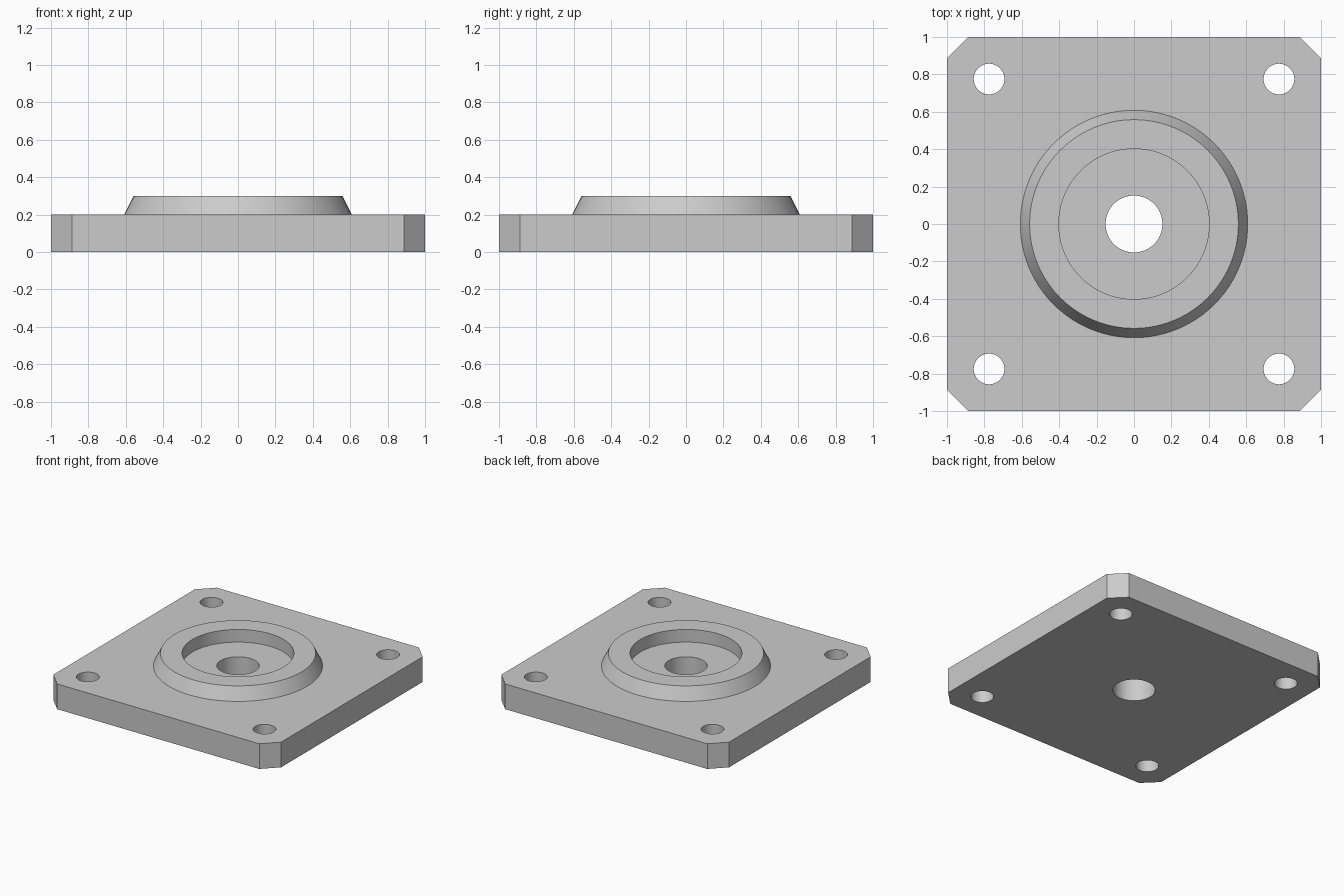
import bpy, bmesh, math

cube = bpy.data.objects.get("Cube")
if cube:
    bpy.data.objects.remove(cube, do_unlink=True)

SEGMENTS = 96
HALF, CHAMFER, THICK = 1.0, 0.113, 0.2
HOLE_POS, HOLE_R, BORE_R = 0.775, 0.082, 0.152

grey = bpy.data.materials.new("plain grey")
grey.use_nodes = True
colour = (0.6, 0.6, 0.6, 1)
grey.diffuse_color = colour
grey.node_tree.nodes["Principled BSDF"].inputs["Base Color"].default_value = colour


def make_object(name, bm):
    bmesh.ops.recalc_face_normals(bm, faces=bm.faces)
    mesh = bpy.data.meshes.new(name)
    bm.to_mesh(mesh)
    bm.free()
    mesh.materials.append(grey)
    obj = bpy.data.objects.new(name, mesh)
    bpy.context.collection.objects.link(obj)
    return obj


def activate(obj):
    bpy.ops.object.select_all(action='DESELECT')
    obj.select_set(True)
    bpy.context.view_layer.objects.active = obj


def smooth(obj):
    activate(obj)
    bpy.ops.object.shade_smooth_by_angle(angle=math.radians(20))


# Square plate with chamfered vertical corners
bm = bmesh.new()
bmesh.ops.create_cube(bm, size=1)
for v in bm.verts:
    v.co.x *= 2 * HALF
    v.co.y *= 2 * HALF
    v.co.z = (v.co.z + 0.5) * THICK
uprights = [e for e in bm.edges if abs(e.verts[0].co.z - e.verts[1].co.z) > 0.1]
bmesh.ops.bevel(bm, geom=uprights, offset=CHAMFER, segments=1, affect='EDGES')
plate = make_object("base_plate", bm)

# Centre bore and four mounting holes
bm = bmesh.new()
holes = [(0, 0, BORE_R)]
holes += [(sx * HOLE_POS, sy * HOLE_POS, HOLE_R) for sx in (-1, 1) for sy in (-1, 1)]
for x, y, r in holes:
    made = bmesh.ops.create_cone(bm, cap_ends=True, segments=SEGMENTS,
                                 radius1=r, radius2=r, depth=1)
    bmesh.ops.translate(bm, verts=made["verts"], vec=(x, y, 0))
cutter = make_object("hole_cutter", bm)
cutter.hide_render = True

activate(plate)
cut = plate.modifiers.new("holes", 'BOOLEAN')
cut.operation = 'DIFFERENCE'
cut.solver = 'EXACT'
cut.object = cutter
bpy.ops.object.modifier_apply(modifier=cut.name)
bpy.data.objects.remove(cutter, do_unlink=True)
smooth(plate)

# Raised collar: straight inner wall, flat rim, sloping outer wall
profile = [(0.402, THICK), (0.402, 0.3), (0.558, 0.3), (0.608, THICK)]
bm = bmesh.new()
verts = [bm.verts.new((r, 0, z)) for r, z in profile]
edges = [bm.edges.new(pair) for pair in zip(verts, verts[1:])]
bmesh.ops.spin(bm, geom=verts + edges, cent=(0, 0, 0), axis=(0, 0, 1),
               angle=math.tau, steps=SEGMENTS)
bmesh.ops.remove_doubles(bm, verts=bm.verts, dist=0.0001)
collar = make_object("raised_collar", bm)
# Face the rim upwards
if any(p.normal.z < -0.9 for p in collar.data.polygons):
    collar.data.flip_normals()
smooth(collar)
